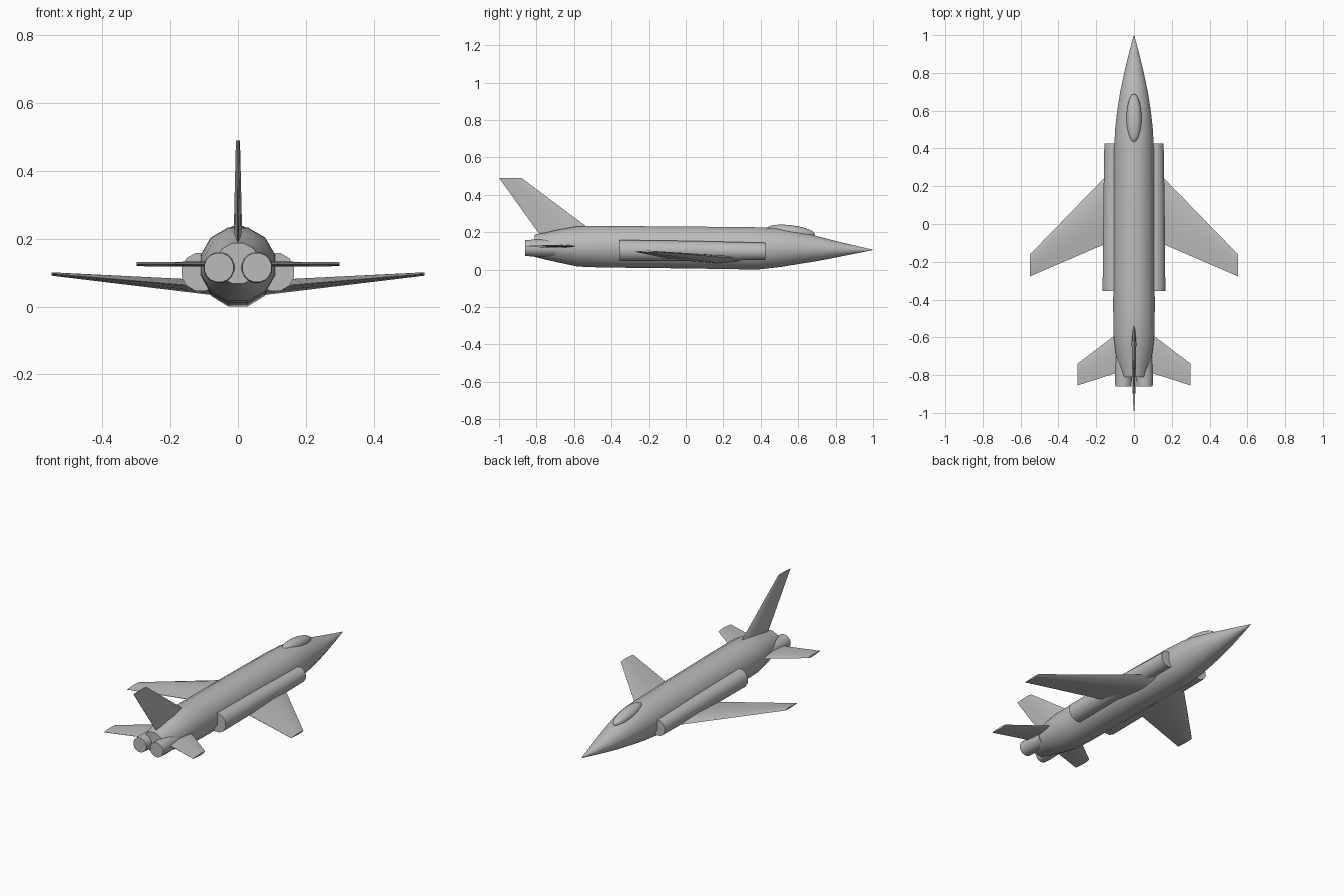
import bpy, bmesh, math
from mathutils import Vector

if "Cube" in bpy.data.objects:
    bpy.data.objects.remove(bpy.data.objects["Cube"])

grey = bpy.data.materials.new("light_grey")
grey.diffuse_color = (0.5, 0.5, 0.5, 1)
grey.use_nodes = True
grey.node_tree.nodes["Principled BSDF"].inputs["Base Color"].default_value = grey.diffuse_color


def loft(name, rings, angle=40):
    """Skin a list of equally sized point rings and cap both ends."""
    bm = bmesh.new()
    loops = [[bm.verts.new(p) for p in r] for r in rings]
    n = len(loops[0])
    for a, b in zip(loops, loops[1:]):
        for i in range(n):
            j = (i + 1) % n
            bm.faces.new((a[i], a[j], b[j], b[i]))
    bm.faces.new(loops[0][::-1])
    bm.faces.new(loops[-1])
    bmesh.ops.recalc_face_normals(bm, faces=bm.faces[:])
    me = bpy.data.meshes.new(name)
    bm.to_mesh(me)
    bm.free()
    ob = bpy.data.objects.new(name, me)
    bpy.context.collection.objects.link(ob)
    finish(ob, angle)
    return ob


def finish(ob, angle=40):
    ob.data.materials.clear()
    ob.data.materials.append(grey)
    bpy.ops.object.select_all(action='DESELECT')
    ob.select_set(True)
    bpy.context.view_layer.objects.active = ob
    bpy.ops.object.shade_smooth_by_angle(angle=math.radians(angle))


def ring(x, y, z, rx, rz, n=12):
    """Polygon facing along y, flat side down, given its half width and height."""
    k = 1 / math.cos(math.pi / n)
    return [(x + rx * k * math.cos(math.tau * (i + .5) / n), y,
             z + rz * k * math.sin(math.tau * (i + .5) / n)) for i in range(n)]


def blade(name, root, tip, thick, sides=(1,)):
    """Swept surface: root and tip are (x, z, lead y, trail y, half thickness)."""
    section = [(0, 0), (.12, .6), (.38, 1), (.7, .6), (1, .08),
               (1, -.08), (.7, -.6), (.38, -1), (.12, -.6)]
    for s in sides:
        rings = []
        for (x, z, lead, trail, t) in (root, tip):
            r = []
            for c, h in section:
                y = lead + (trail - lead) * c
                r.append((h * t, y, z) if thick == 'x' else (s * x, y, z + h * t))
            rings.append(r)
        side = "" if len(sides) == 1 else ("_right" if s > 0 else "_left")
        loft(name + side, rings)


# Fuselage: y, half width, bottom z, top z
stations = [(-.81, .063, .068, .187), (-.75, .08, .053, .197), (-.68, .098, .037, .214),
            (-.58, .109, .016, .231), (-.45, .11, .011, .233), (0, .109, .006, .23),
            (.38, .106, .0, .226), (.5, .1, .013, .22), (.6, .089, .029, .203),
            (.7, .073, .045, .179), (.8, .052, .064, .153), (.9, .028, .084, .129),
            (1, .001, .104, .106)]
loft("fuselage", [ring(0, y, (a + b) / 2, w, (b - a) / 2) for y, w, a, b in stations])

# Canopy
bpy.ops.mesh.primitive_uv_sphere_add(segments=20, ring_count=12, radius=1,
                                     location=(0, .56, .203))
canopy = bpy.context.object
canopy.name = "canopy"
canopy.scale = (.04, .13, .034)
canopy.rotation_euler = (math.radians(-7), 0, 0)
finish(canopy, 60)

for s, side in ((1, "right"), (-1, "left")):
    # Side air intakes
    loft("intake_" + side, [ring(s * .11, -.355, .102, .056, .056),
                            ring(s * .11, .03, .1, .053, .053),
                            ring(s * .11, .425, .097, .047, .046)])
    # Twin exhaust nozzles
    loft("exhaust_" + side, [ring(s * .056, -.86, .115, .043, .043, 16),
                             ring(s * .056, -.81, .115, .045, .045, 16),
                             ring(s * .052, -.7, .115, .045, .045, 16)])

# Wings, tailplanes and fin
blade("wing", (.07, .055, .333, -.07, .022), (.55, .096, -.16, -.277, .005), 'z', (1, -1))
blade("tailplane", (.05, .125, -.55, -.775, .008), (.3, .125, -.74, -.855, .006), 'z', (1, -1))
blade("tail_fin", (0, .19, -.48, -.785, .013), (0, .49, -.88, -1, .006), 'x')
